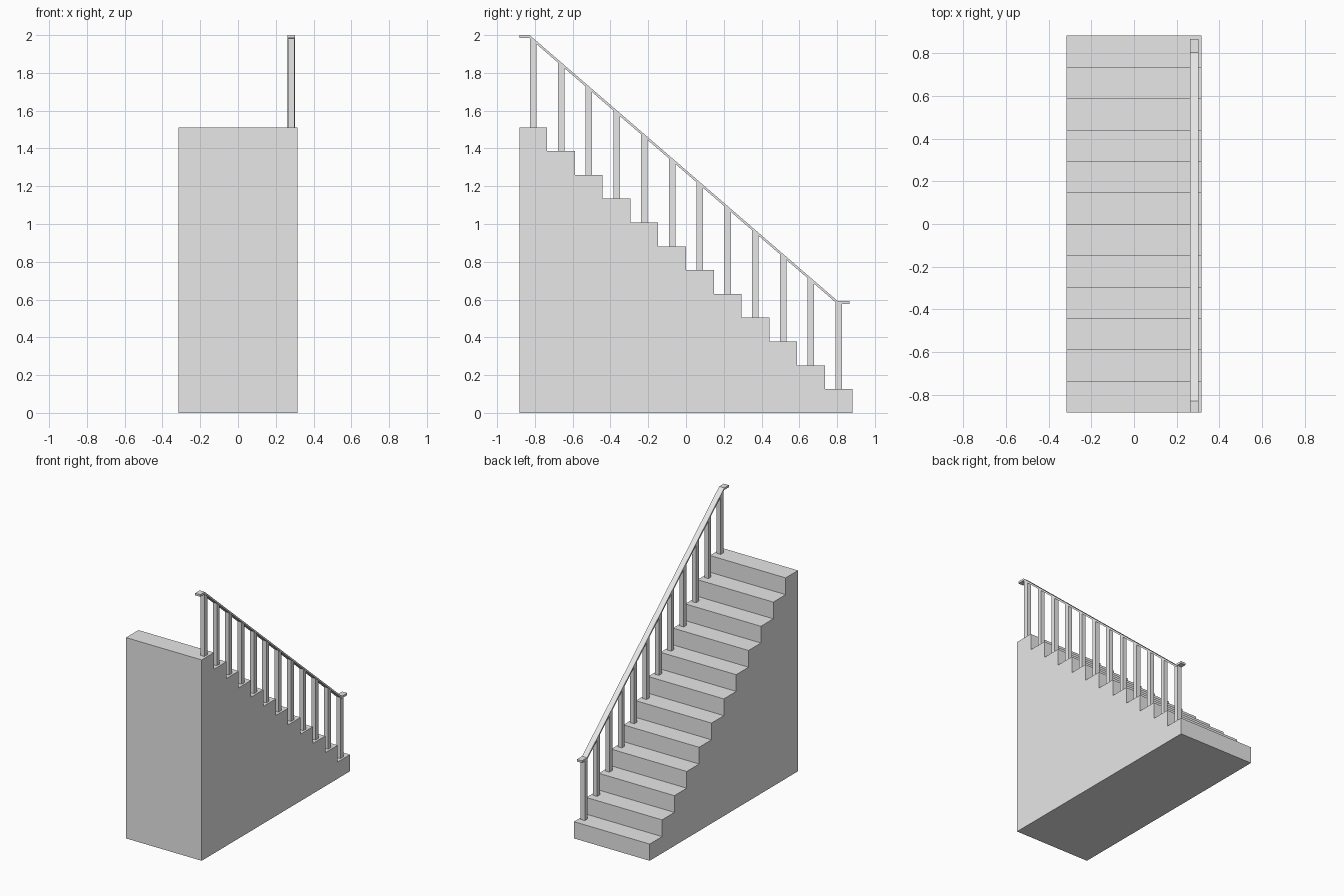
import bpy
import bmesh

STEPS = 12
HALF_W, HALF_L = 0.315, 0.882
TOP = 1.512
RUN, RISE = 2 * HALF_L / STEPS, TOP / STEPS
RAIL_X, RAIL_W, RAIL_T = 0.282, 0.042, 0.016
POST_W = 0.034

cube = bpy.data.objects.get("Cube")
if cube:
    bpy.data.objects.remove(cube, do_unlink=True)

grey = bpy.data.materials.new("plain_grey")
grey.use_nodes = True
colour = (0.8, 0.8, 0.8, 1)
grey.diffuse_color = colour
grey.node_tree.nodes["Principled BSDF"].inputs["Base Color"].default_value = colour


def extrude_profile(name, points, x, width):
    """Side profile of (y, z) points, extruded along x and centred on x."""
    bm = bmesh.new()
    face = bm.faces.new([bm.verts.new((x - width / 2, y, z)) for y, z in points])
    side = bmesh.ops.extrude_face_region(bm, geom=[face])
    moved = [v for v in side["geom"] if isinstance(v, bmesh.types.BMVert)]
    bmesh.ops.translate(bm, verts=moved, vec=(width, 0, 0))
    bmesh.ops.recalc_face_normals(bm, faces=bm.faces)
    mesh = bpy.data.meshes.new(name)
    bm.to_mesh(mesh)
    bm.free()
    mesh.materials.append(grey)
    obj = bpy.data.objects.new(name, mesh)
    bpy.context.collection.objects.link(obj)
    return obj


# Solid staircase, descending towards the back
stairs = [(HALF_L, 0), (-HALF_L, 0)]
for i in range(STEPS):
    z = TOP - i * RISE
    stairs += [(-HALF_L + i * RUN, z), (-HALF_L + (i + 1) * RUN, z)]
extrude_profile("staircase", stairs, 0, 2 * HALF_W)

# Handrail with short level ends
rail = [(-0.882, 2.0), (-0.828, 2.0), (0.803, 0.592), (0.866, 0.592)]
under = [(y, z - RAIL_T) for y, z in reversed(rail)]
extrude_profile("handrail", rail + under, RAIL_X, RAIL_W)


def rail_middle(y):
    (y0, z0), (y1, z1) = rail[1:3]
    t = min(max((y - y0) / (y1 - y0), 0), 1)
    return z0 + t * (z1 - z0) - RAIL_T / 2


# One baluster on the middle of each tread, cut to the slope of the rail
for i in range(STEPS):
    y = -HALF_L + (i + 0.5) * RUN
    a, b = y - POST_W / 2, y + POST_W / 2
    foot = TOP - i * RISE
    extrude_profile(f"baluster_{i + 1}",
                    [(a, foot), (b, foot), (b, rail_middle(b)), (a, rail_middle(a))],
                    RAIL_X, POST_W)
